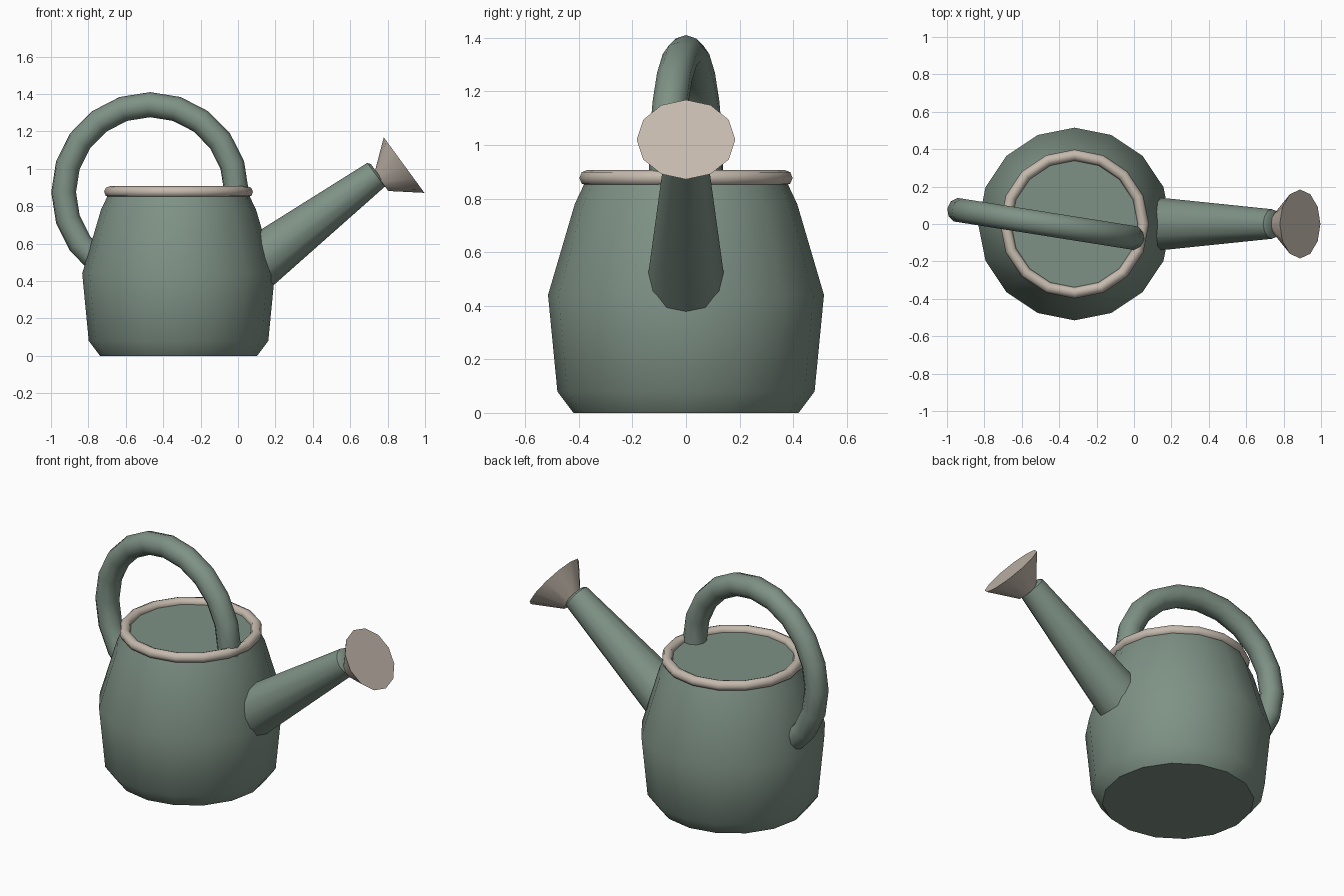
import bpy, bmesh, math
from mathutils import Matrix, Vector

if "Cube" in bpy.data.objects:
    bpy.data.objects.remove(bpy.data.objects["Cube"])


def material(name, color):
    m = bpy.data.materials.new(name)
    m.diffuse_color = (*color, 1)
    m.use_nodes = True
    m.node_tree.nodes["Principled BSDF"].inputs["Base Color"].default_value = m.diffuse_color
    return m


GREEN = material("green_enamel", (0.21, 0.285, 0.235))
TAN = material("tan_trim", (0.56, 0.49, 0.42))


def finish(obj, name, mat, angle):
    obj.name = name
    obj.data.materials.append(mat)
    bpy.ops.object.select_all(action='DESELECT')
    obj.select_set(True)
    bpy.context.view_layer.objects.active = obj
    bpy.ops.object.shade_smooth_by_angle(angle=math.radians(angle))


def lathe(name, profile, sides, mat, loc, tilt=0.0, angle=40):
    """Capped solid of revolution from (radius, height) pairs, leaning tilt towards +x."""
    bm = bmesh.new()
    rings = [[bm.verts.new((r * math.cos(2 * math.pi * i / sides),
                            r * math.sin(2 * math.pi * i / sides), h))
              for i in range(sides)] for r, h in profile]
    for a, b in zip(rings, rings[1:]):
        for i in range(sides):
            j = (i + 1) % sides
            bm.faces.new((a[i], a[j], b[j], b[i]))
    bm.faces.new(rings[0][::-1])
    bm.faces.new(rings[-1])
    bm.transform(Matrix.Translation(Vector(loc)) @ Matrix.Rotation(tilt, 4, 'Y'))
    mesh = bpy.data.meshes.new(name)
    bm.to_mesh(mesh)
    bm.free()
    obj = bpy.data.objects.new(name, mesh)
    bpy.context.collection.objects.link(obj)
    finish(obj, name, mat, angle)


def ring(name, mat, loc, rot, major, minor, seg, minor_seg):
    bpy.ops.mesh.primitive_torus_add(location=loc, rotation=rot, major_radius=major,
                                     minor_radius=minor, major_segments=seg,
                                     minor_segments=minor_seg)
    finish(bpy.context.object, name, mat, 50)


# Pot body with closed top
lathe("body", [(0.42, 0), (0.48, 0.08), (0.515, 0.44), (0.415, 0.78), (0.37, 0.875)],
      16, GREEN, (-0.318, 0, 0))

# Rolled rim
ring("rim", TAN, (-0.318, 0, 0.877), (0, 0, 0), 0.368, 0.03, 16, 8)

# Hoop handle, turned slightly, its lower part buried in the body
ring("handle", GREEN, (-0.47, 0, 0.875), (math.pi / 2, 0, math.radians(-9)),
     0.468, 0.067, 20, 10)

# Tapered spout
tilt = math.radians(90 - 36.8)
lathe("spout", [(0.15, -0.86), (0.079, 0), (0.064, 0.012)],
      12, GREEN, (0.738, 0, 0.968), tilt)

# Flared sprinkler rose
lathe("rose", [(0.062, -0.15), (0.184, 0)], 12, TAN, (0.888, 0, 1.02),
      math.radians(90 - 36.2), 35)
